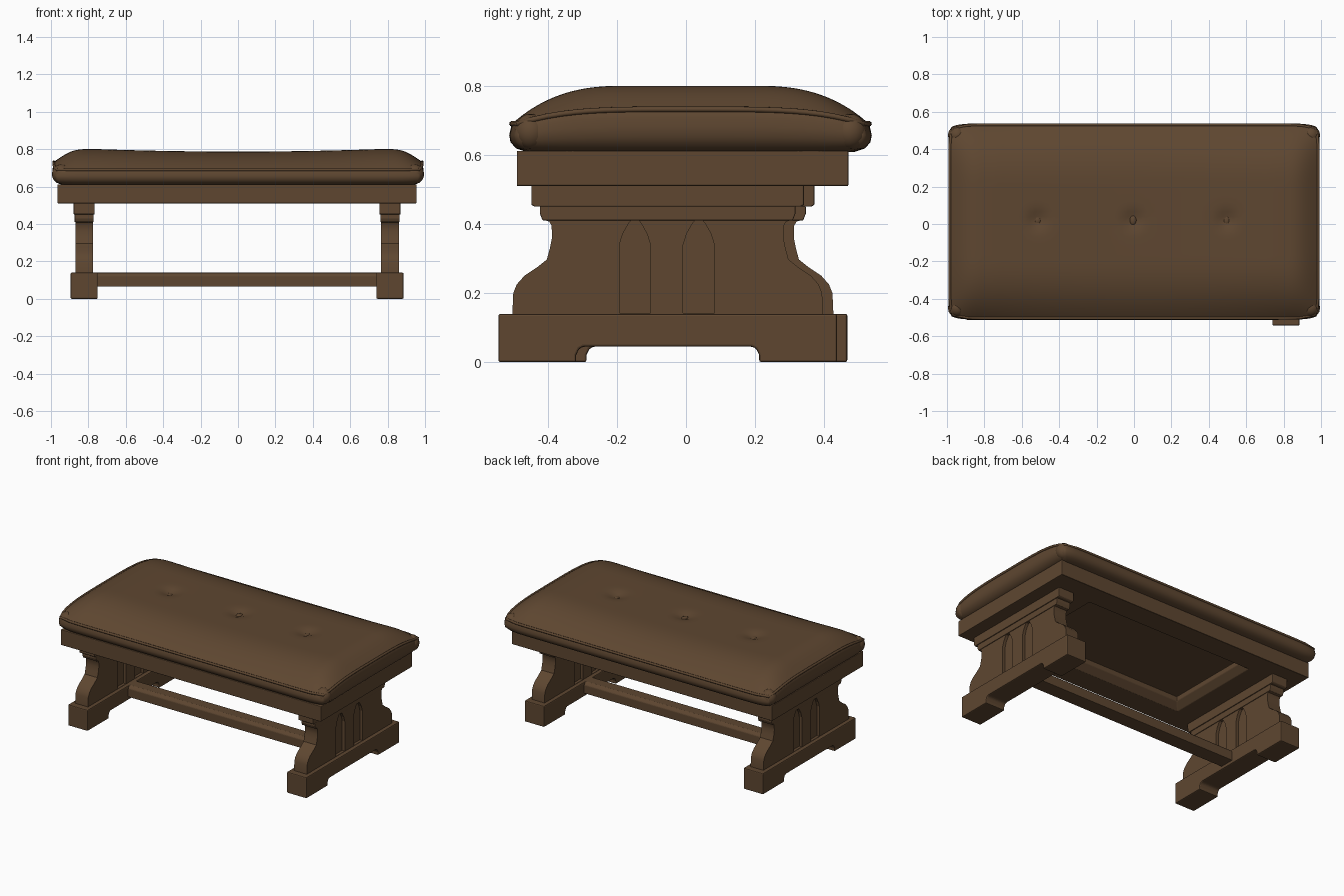
import bpy, bmesh, math
from mathutils import Vector

if "Cube" in bpy.data.objects:
    bpy.data.objects.remove(bpy.data.objects["Cube"])

wood = bpy.data.materials.new("brown")
wood.diffuse_color = (0.112, 0.062, 0.030, 1)
wood.use_nodes = True
wood.node_tree.nodes["Principled BSDF"].inputs["Base Color"].default_value = wood.diffuse_color


def finish(bm, name, smooth=None, bevel=0):
    bmesh.ops.recalc_face_normals(bm, faces=bm.faces)
    me = bpy.data.meshes.new(name)
    bm.to_mesh(me)
    bm.free()
    ob = bpy.data.objects.new(name, me)
    bpy.context.collection.objects.link(ob)
    me.materials.append(wood)
    if bevel:
        m = ob.modifiers.new("bevel", "BEVEL")
        m.width, m.segments, m.limit_method = bevel, 2, "ANGLE"
    if smooth:
        bpy.ops.object.select_all(action="DESELECT")
        ob.select_set(True)
        bpy.context.view_layer.objects.active = ob
        bpy.ops.object.shade_smooth_by_angle(angle=math.radians(smooth))
    return ob


def slab(name, pts, x0, x1, **kw):
    """Extrude a (y, z) outline from x0 to x1."""
    bm = bmesh.new()
    f = bm.faces.new([bm.verts.new((x0, y, z)) for y, z in pts])
    ext = bmesh.ops.extrude_face_region(bm, geom=[f])["geom"]
    bmesh.ops.translate(bm, vec=(x1 - x0, 0, 0),
                        verts=[v for v in ext if isinstance(v, bmesh.types.BMVert)])
    return finish(bm, name, **kw)


def mirrored(half, yc):
    return [(yc + y, z) for y, z in half] + [(yc - y, z) for y, z in reversed(half)]


# Trestle ends: foot, curved panel with pointed recesses, stepped cap
FOOT = [(0.245, 0.045), (0.257, 0.038), (0.265, 0.02), (0.265, 0), (0.49, 0), (0.49, 0.14)]
PANEL = [(0.45, 0.135), (0.447, 0.2), (0.437, 0.225), (0.415, 0.25), (0.375, 0.277), (0.35, 0.297),
         (0.341, 0.33), (0.335, 0.36), (0.336, 0.395), (0.343, 0.407), (0.36, 0.412), (0.363, 0.455)]
CAP = [(0.385, 0.45), (0.395, 0.455), (0.395, 0.515)]
for side, xc, yc in (("right", 0.8125, -0.053), ("left", -0.8225, -0.023)):
    slab(side + "_foot", mirrored(FOOT, yc), xc - 0.0725, xc + 0.0725, bevel=0.006)
    panel = slab(side + "_panel", mirrored(PANEL, yc), xc - 0.047, xc + 0.047, smooth=30)
    slab(side + "_cap", mirrored(CAP, yc), xc - 0.056, xc + 0.056, bevel=0.004)
    # Thin moulding under the cap
    slab(side + "_moulding", mirrored([(0.362, 0.41), (0.37, 0.43), (0.37, 0.452)], yc),
         xc - 0.051, xc + 0.051, bevel=0.003)
    # Pointed arch recesses on both faces
    for yo in (-0.095, 0.09):
        arch = [(0.045, 0.142), (0.045, 0.34), (0.035, 0.372), (0.018, 0.402), (0.003, 0.42)]
        for s in (-1, 1):
            cutter = slab("arch_cutter", mirrored(arch, yc + yo), xc + s * 0.028, xc + s * 0.08)
            cutter.hide_render = True
            cutter.hide_set(True)
            cutter.display_type = "WIRE"
            m = panel.modifiers.new("arch", "BOOLEAN")
            m.operation, m.object, m.solver = "DIFFERENCE", cutter, "EXACT"

# Stretcher rail
slab("stretcher", mirrored([(0.05, 0.065), (0.05, 0.122), (0.035, 0.14)], -0.035), -0.78, 0.77, bevel=0.004)

# Seat frame: hollow underneath with sloped sides
bm = bmesh.new()
rings = []
for hx, hy, z in ((0.96, 0.48, 0.612), (0.96, 0.48, 0.51), (0.62, 0.33, 0.51), (0.58, 0.29, 0.55), (0.58, 0.29, 0.58)):
    rings.append([bm.verts.new((-0.005 + a * hx, -0.01 + b * hy, z))
                  for a, b in ((-1, -1), (1, -1), (1, 1), (-1, 1))])
for a, b in zip(rings, rings[1:]):
    for i in range(4):
        j = (i + 1) % 4
        bm.faces.new((a[i], a[j], b[j], b[i]))
bm.faces.new(rings[0])
bm.faces.new(rings[-1])
finish(bm, "seat_frame", bevel=0.004)

# Cushion
HX, HY, CY = 0.985, 0.517, 0.013
TUFTS = [(-0.515, 0.02), (-0.005, 0.02), (0.495, 0.02)]


def plan(u, v):
    """Unit square to the cushion outline with softened corners."""
    return u * HX * (1 - 0.018 * abs(v) ** 14), CY + v * HY * (1 - 0.035 * abs(u) ** 24)


def seam(u, v):
    return 0.69 + 0.042 * abs(u) ** 8 * (1 - abs(v) ** 4)


def top(u, v):
    x, y = plan(u, v)
    dx, dy = (1 - abs(u)) * HX, (1 - abs(v)) * HY
    fx = 1 - max(0, 1 - dx / 0.17) ** 2.5
    fy = 1 - max(0, 1 - dy / 0.32) ** 2.4
    base = seam(u, v)
    crown = 0.8 - 0.013 * max(0, 1 - (u / 0.75) ** 2)
    dip = sum(0.022 * math.exp(-((x - a) ** 2 + (y - b) ** 2) / 0.0022) for a, b in TUFTS)
    return base + (crown - base) * fx * fy - dip


bm = bmesh.new()
bmesh.ops.create_grid(bm, x_segments=84, y_segments=52, size=1)
uv = bm.verts.layers.float_vector.new("plan")
for v in bm.verts:
    a, b = (math.sin(1.25 * c) / math.sin(1.25) for c in v.co.xy)
    v[uv] = (a, b, 0)
    v.co = (*plan(a, b), top(a, b))
edges = [e for e in bm.edges if e.is_boundary]
# Rolled lower edge, ring by ring, then a flat underside
for grow, t in ((0.004, 0.8), (0.008, 0.6), (0.004, 0.35), (-0.012, 0.13), (-0.045, 0.0)):
    new = bmesh.ops.extrude_edge_only(bm, edges=edges)["geom"]
    for v in (g for g in new if isinstance(g, bmesh.types.BMVert)):
        a, b = v[uv].x, v[uv].y
        x, y = plan(a, b)
        v.co = (x * (1 + grow / HX), CY + (y - CY) * (1 + grow / HY),
                0.608 + (seam(a, b) - 0.608) * t)
    edges = [g for g in new if isinstance(g, bmesh.types.BMEdge) and g.is_boundary]
bmesh.ops.holes_fill(bm, edges=edges, sides=0)
finish(bm, "cushion", smooth=50)

# Piping along the cushion seam
N = 24
line = [(2 * i / N - 1, -1) for i in range(N)] + [(1, 2 * i / N - 1) for i in range(N)]
line += [(-a, -b) for a, b in line]
cu = bpy.data.curves.new("piping", "CURVE")
cu.dimensions, cu.bevel_depth, cu.bevel_resolution = "3D", 0.008, 2
sp = cu.splines.new("POLY")
sp.points.add(len(line) - 1)
sp.use_cyclic_u = True
for p, (a, b) in zip(sp.points, line):
    p.co = (*plan(a, b), seam(a, b), 1)
cu.materials.append(wood)
bpy.context.collection.objects.link(bpy.data.objects.new("piping", cu))


def blob(name, loc, scale):
    bm = bmesh.new()
    bmesh.ops.create_uvsphere(bm, u_segments=16, v_segments=10, radius=1)
    bmesh.ops.scale(bm, vec=scale, verts=bm.verts)
    bmesh.ops.translate(bm, vec=loc, verts=bm.verts)
    finish(bm, name, smooth=60)


# Tufting buttons and gathered corners
for x, y in TUFTS:
    blob("button", (x, y, 0.768), (0.018, 0.026, 0.01))
for a in (-1, 1):
    for b in (-1, 1):
        blob("cushion_corner", (a * 0.945, CY + b * 0.462, 0.667), (0.05, 0.05, 0.052))
